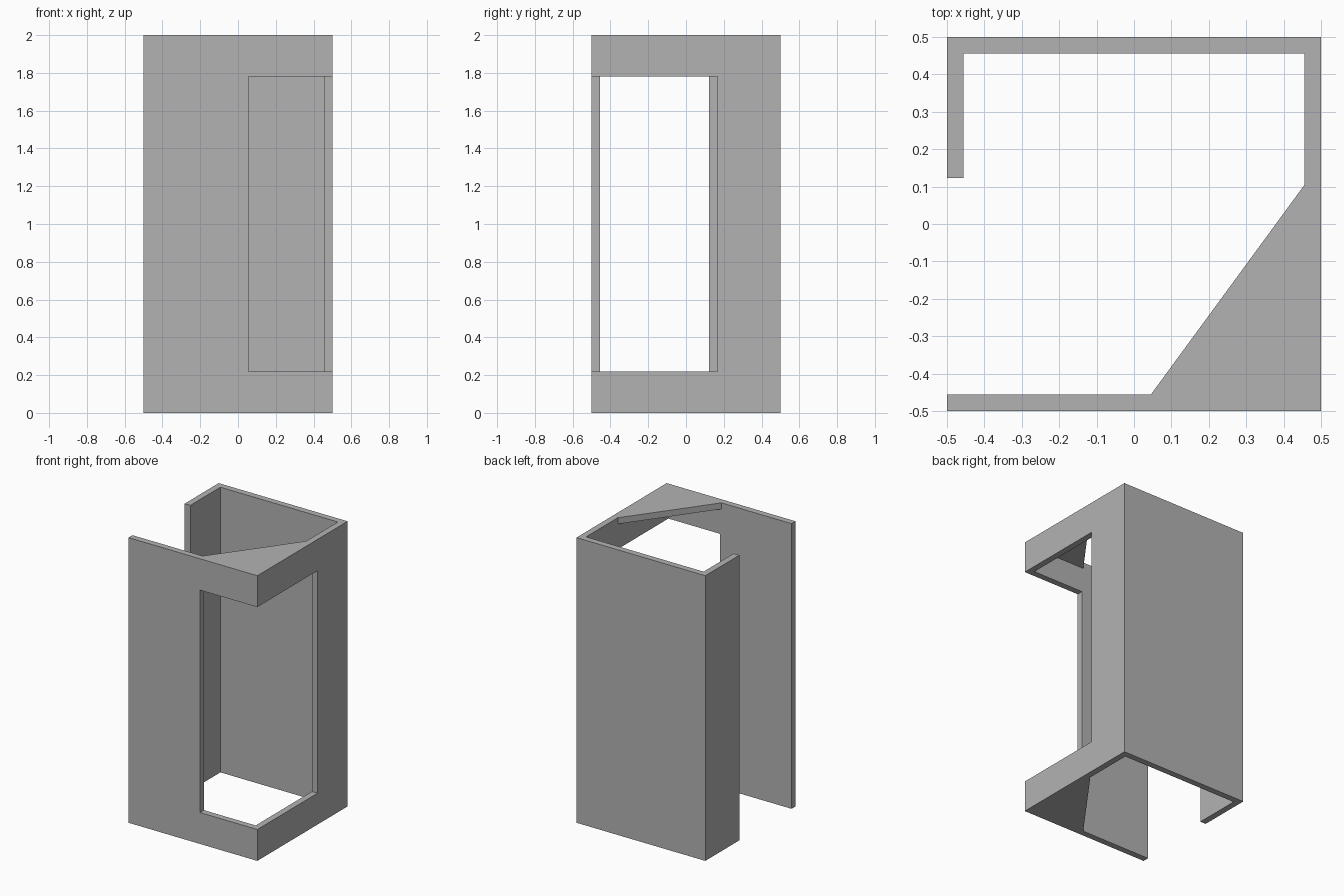
import bpy
import bmesh

cube = bpy.data.objects.get("Cube")
if cube:
    bpy.data.objects.remove(cube, do_unlink=True)

HALF = 0.5
HEIGHT = 2.0
WALL = 0.044
INNER = HALF - WALL
DOOR_Y = 0.123        # end of the short side wall
SILL = 0.22
OPEN_X, OPEN_Y = 0.055, 0.167

grey = bpy.data.materials.new("plain grey")
grey.use_nodes = True
grey.diffuse_color = (0.45, 0.45, 0.45, 1)
grey.node_tree.nodes["Principled BSDF"].inputs["Base Color"].default_value = grey.diffuse_color


def prism(name, outline, bottom, top):
    """Extrude a flat outline upwards into a solid."""
    bm = bmesh.new()
    base = bm.faces.new([bm.verts.new((x, y, bottom)) for x, y in outline])
    grown = bmesh.ops.extrude_face_region(bm, geom=[base])
    moved = [g for g in grown["geom"] if isinstance(g, bmesh.types.BMVert)]
    bmesh.ops.translate(bm, verts=moved, vec=(0, 0, top - bottom))
    bmesh.ops.recalc_face_normals(bm, faces=bm.faces[:])
    mesh = bpy.data.meshes.new(name)
    bm.to_mesh(mesh)
    bm.free()
    mesh.materials.append(grey)
    obj = bpy.data.objects.new(name, mesh)
    bpy.context.collection.objects.link(obj)
    return obj


# Folded wall: front, left side, back and a short right side
walls = prism("walls", [
    (-HALF, -HALF), (HALF, -HALF), (HALF, HALF), (-HALF, HALF),
    (-HALF, DOOR_Y), (-INNER, DOOR_Y), (-INNER, INNER),
    (INNER, INNER), (INNER, -INNER), (-HALF, -INNER),
], 0, HEIGHT)

# Corner window cut through the front and left walls
cutter = prism("window_cutter", [
    (OPEN_X, -1), (1, -1), (1, OPEN_Y), (OPEN_X, OPEN_Y),
], SILL, HEIGHT - SILL)
cutter.hide_render = True
cut = walls.modifiers.new("corner_window", 'BOOLEAN')
cut.operation = 'DIFFERENCE'
cut.solver = 'EXACT'
cut.object = cutter
bpy.context.view_layer.objects.active = walls
bpy.ops.object.modifier_apply(modifier=cut.name)
bpy.data.objects.remove(cutter, do_unlink=True)

# Triangular corner plates at the top and bottom
for name, z in (("bottom_corner_plate", 0), ("top_corner_plate", HEIGHT - WALL)):
    prism(name, [(0.045, -INNER), (INNER, -INNER), (INNER, 0.105)], z, z + WALL)
